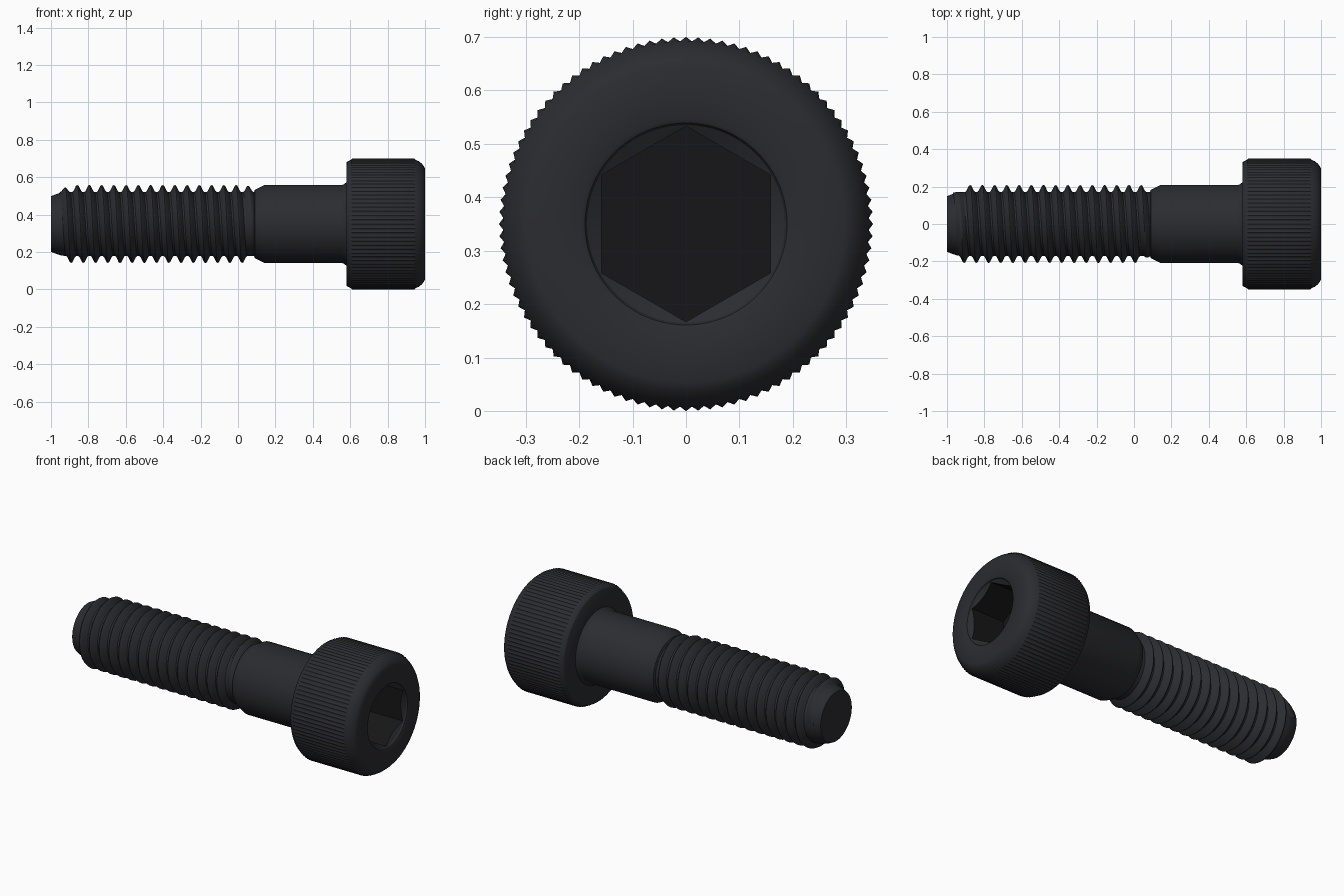
import bpy, bmesh
from math import sin, cos, pi, radians, floor

if "Cube" in bpy.data.objects:
    bpy.data.objects.remove(bpy.data.objects["Cube"])

AXIS_Z = 0.35


def material(name, colour):
    m = bpy.data.materials.new(name)
    m.diffuse_color = (*colour, 1)
    m.use_nodes = True
    m.node_tree.nodes["Principled BSDF"].inputs["Base Color"].default_value = m.diffuse_color
    return m


STEEL = material("black_steel", (0.024, 0.025, 0.03))
DARK = material("socket_dark", (0.008, 0.008, 0.009))


def point(x, r, a):
    return (x, r * cos(a), AXIS_Z + r * sin(a))


def finish(name, bm, mat, angle=30):
    mesh = bpy.data.meshes.new(name)
    bm.to_mesh(mesh)
    bm.free()
    ob = bpy.data.objects.new(name, mesh)
    bpy.context.collection.objects.link(ob)
    mesh.materials.append(mat)
    bpy.ops.object.select_all(action='DESELECT')
    ob.select_set(True)
    bpy.context.view_layer.objects.active = ob
    bpy.ops.object.shade_smooth_by_angle(angle=radians(angle))
    return ob


def loft(name, rings, n, mat, cap_first=False, cap_last=False, angle=30):
    """Rings along x; each ring is a function of column index giving (x, radius)."""
    bm = bmesh.new()
    rows = [[bm.verts.new(point(*ring(j), 2 * pi * j / n)) for j in range(n)] for ring in rings]
    for a, b in zip(rows, rows[1:]):
        for j in range(n):
            k = (j + 1) % n
            bm.faces.new((a[j], a[k], b[k], b[j]))
    if cap_first:
        bm.faces.new(rows[0][::-1])
    if cap_last:
        bm.faces.new(rows[-1])
    return finish(name, bm, mat, angle)


def circle(x, r):
    return lambda j: (x, r)


# Shank with chamfered tip, thread core, shoulder and fillet under the head
shank = [(-1, 0.148), (-0.985, 0.155), (-0.945, 0.168), (-0.93, 0.17), (0.085, 0.17),
         (0.09, 0.183), (0.14, 0.208), (0.555, 0.208), (0.565, 0.212), (0.585, 0.226)]
loft("shank", [circle(*p) for p in shank], 96, STEEL, cap_first=True)

# Head with knurled side and rounded rim, open at the socket mouth
N = 192


def knurl(x):
    return lambda j: (x, 0.35 if j % 2 == 0 else 0.342)


head = [circle(*p) for p in [(0.58, 0.20), (0.58, 0.328), (0.584, 0.334), (0.602, 0.342)]]
head += [knurl(0.61), knurl(0.943)]
head += [circle(*p) for p in [(0.951, 0.342), (0.966, 0.336), (0.981, 0.324), (0.993, 0.311),
                              (1, 0.296), (1, 0.197), (0.996, 0.189), (0.988, 0.185)]]
loft("head", head, N, STEEL, angle=35)


# Hex socket: conical lead-in, six flat walls and floor
def hex_radius(j):
    a = (2 * pi * j / N + pi / 6) % (pi / 3) - pi / 6
    return 0.1585 / cos(a)


def lead_in(j):
    r = hex_radius(j)
    return (0.988 - (0.185 - r) * 0.6, r)


loft("socket_lead_in", [circle(0.988, 0.185), lead_in], N, STEEL)
loft("hex_socket", [lead_in, lambda j: (0.77, hex_radius(j))], N, DARK, cap_last=True, angle=20)

# Helical thread ridge, fading out at both ends
PITCH, STEPS = 0.0653, 72
ROOT, CREST = 0.169, 0.208
profile = [(-0.44, 0), (-0.30, 0.22), (-0.09, 0.93), (0, 1), (0.09, 0.93), (0.30, 0.22), (0.44, 0)]
TOTAL = int(15.6 * STEPS)
bm = bmesh.new()
prev = None
for i in range(TOTAL + 1):
    turn = i / STEPS
    fade = min(1, turn / 0.4 + 0.02, (TOTAL - i) / STEPS / 0.4 + 0.02)
    x = -0.941 + PITCH * turn
    row = [bm.verts.new(point(x + o * PITCH, ROOT + (CREST - ROOT) * h * fade, 2 * pi * turn))
           for o, h in profile]
    if prev:
        for k in range(len(row) - 1):
            bm.faces.new((prev[k], row[k], row[k + 1], prev[k + 1]))
    prev = row
finish("thread", bm, STEEL, 40)
